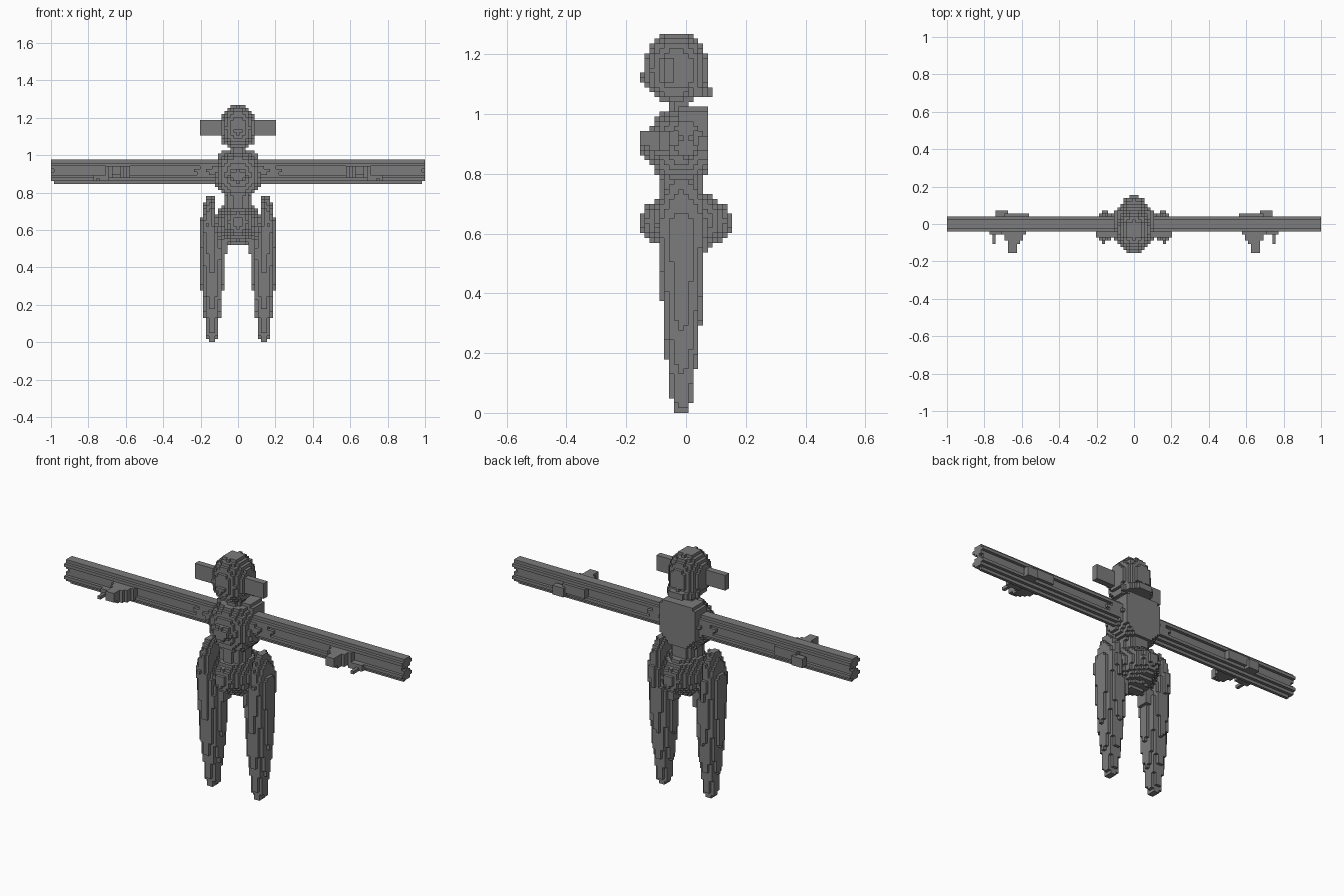
import bpy
from mathutils import Vector

if "Cube" in bpy.data.objects:
    bpy.data.objects.remove(bpy.data.objects["Cube"], do_unlink=True)

V = 2 / 123  # block size

gray = bpy.data.materials.new("stone gray")
gray.use_nodes = True
gray.diffuse_color = (0.2, 0.2, 0.2, 1)
gray.node_tree.nodes["Principled BSDF"].inputs["Base Color"].default_value = (0.2, 0.2, 0.2, 1)

# The four corners of each side of a unit block
SIDES = {}
for axis in range(3):
    u, w = (axis + 1) % 3, (axis + 2) % 3
    for sign in (-1, 1):
        ring = []
        for a, b in ((-1, -1), (1, -1), (1, 1), (-1, 1))[::sign]:
            c = [0, 0, 0]
            c[axis], c[u], c[w] = sign, a, b
            ring.append(c)
        step = [0, 0, 0]
        step[axis] = sign
        SIDES[tuple(step)] = ring


def blocks(name, inside):
    """Fill a solid with blocks and keep only the outer sides."""
    cells = {(i, j, k) for i in range(-61, 62) for j in range(-10, 11) for k in range(78)
             if inside(i * V, j * V, (k + 0.5) * V)}
    index, faces = {}, []
    for cell in cells:
        for step, ring in SIDES.items():
            if tuple(a + b for a, b in zip(cell, step)) in cells:
                continue
            corners = [tuple(2 * a + b for a, b in zip(cell, c)) for c in ring]
            faces.append([index.setdefault(c, len(index)) for c in corners])
    mesh = bpy.data.meshes.new(name)
    verts = [Vector((x, y, z + 1)) * (V / 2) for x, y, z in index]
    mesh.from_pydata(verts, [], faces)
    mesh.materials.append(gray)
    obj = bpy.data.objects.new(name, mesh)
    bpy.context.collection.objects.link(obj)
    return obj


def pair(name, inside):
    for side, s in (("left", 1), ("right", -1)):
        blocks(f"{side}_{name}", lambda x, y, z: inside(s * x, y, z))


def box(x, y, z, lo, hi):
    return lo[0] < x < hi[0] and lo[1] < y < hi[1] and lo[2] < z < hi[2]


def oval(x, y, z, mid, radius, power=2):
    return sum((abs(p - m) / r) ** power for p, m, r in zip((x, y, z), mid, radius)) < 1


# Head: rounded helmet, nose and a brim at the back
def head(x, y, z):
    return (oval(x, y, z, (0, -0.033, 1.15), (0.095, 0.108, 0.122), 2.1) and z > 1.04
            or oval(x, y, z, (0, -0.13, 1.125), (0.025, 0.024, 0.024))
            or y > 0 and abs(z - 1.076) < 0.017 and (x / 0.085) ** 2 + (y / 0.095) ** 2 < 1)


blocks("head", head)
pair("ear", lambda x, y, z: box(x, y, z, (0.05, -0.07, 1.11), (0.203, -0.035, 1.19)))
blocks("neck", lambda x, y, z: (x / 0.045) ** 2 + ((y + 0.022) / 0.036) ** 2 < 1 and 0.98 < z < 1.06)


# Torso: round chest with a boss, and a tapering flat back
def torso(x, y, z):
    back = -0.02 < y < 0.072 and 0.79 < z < 1.027 and abs(x) < min(0.11, (z - 0.74) * 0.9, (1.11 - z) * 0.9)
    boss = oval(x, y, z, (0, -0.11, 0.893), (0.055, 0.047, 0.045))
    chest = oval(x, y, z, (0, -0.015, 0.893), (0.125, 0.112, 0.13), 2.2)
    return y < 0.072 and (back or boss or chest)


blocks("torso", torso)
blocks("shoulders", lambda x, y, z: oval(x, y, z, (0, -0.005, 0.915), (0.28, 0.066, 0.07), 1.6))
blocks("waist", lambda x, y, z: (x / 0.072) ** 2 + ((y + 0.015) / 0.072) ** 2 < 1 and 0.66 < z < 0.81)


# Arms: two straight tubes joined by a web that stops short of the tips
def arms(x, y, z):
    tubes = any(y ** 2 + (z - c) ** 2 < 0.034 ** 2 for c in (0.885, 0.949))
    tip = abs(x) > 0.985
    return tubes and not (tip and abs(z - 0.917) > 0.053) or not tip and abs(y) < 0.02 and 0.87 < z < 0.965


blocks("arms", arms)


# Hands: palm tapering forward, thumb and fingers, and a ridge behind
def hand(x, y, z):
    palm = -0.12 < y < 0 and 0.885 < z < 0.95 and 0.55 - 0.6 * y < x < 0.72 + 0.4 * y
    finger = box(x, y, z, (0.62, -0.15, 0.9), (0.67, -0.1, 0.935))
    thumb = (box(x, y, z, (0.69, -0.065, 0.86), (0.765, -0.03, 0.9))
             or box(x, y, z, (0.735, -0.1, 0.86), (0.76, -0.04, 0.885)))
    ridge = (box(x, y, z, (0.56, 0, 0.9), (0.69, 0.06, 0.95))
             or box(x, y, z, (0.67, 0.04, 0.885), (0.745, 0.08, 0.92)))
    return palm or finger or thumb or ridge


pair("hand", hand)

# Hips: bulging to a point in front and behind
blocks("hips", lambda x, y, z: (x / 0.122) ** 2 + ((z - 0.64) / 0.125) ** 2 + abs(y) / 0.157 < 1)

# Legs: height, middle, half width, half depth
LEG = ((0, 0.138, 0.022, 0.022), (0.03, 0.138, 0.03, 0.034), (0.13, 0.138, 0.04, 0.046),
       (0.2, 0.138, 0.05, 0.056), (0.33, 0.138, 0.062, 0.066), (0.5, 0.14, 0.064, 0.076),
       (0.63, 0.158, 0.046, 0.085), (0.72, 0.15, 0.034, 0.07), (0.78, 0.15, 0.02, 0.03))


def leg(x, y, z):
    if box(x, y, z, (0.055, -0.045, 0.47), (0.1, 0.03, 0.55)):
        return True
    for a, b in zip(LEG, LEG[1:]):
        if a[0] <= z < b[0]:
            t = (z - a[0]) / (b[0] - a[0])
            mid, rx, ry = (p + (q - p) * t for p, q in zip(a[1:], b[1:]))
            return (abs(x - mid) / rx) ** 1.8 + (abs(y + 0.014) / ry) ** 1.8 < 1
    return False


pair("leg", leg)
